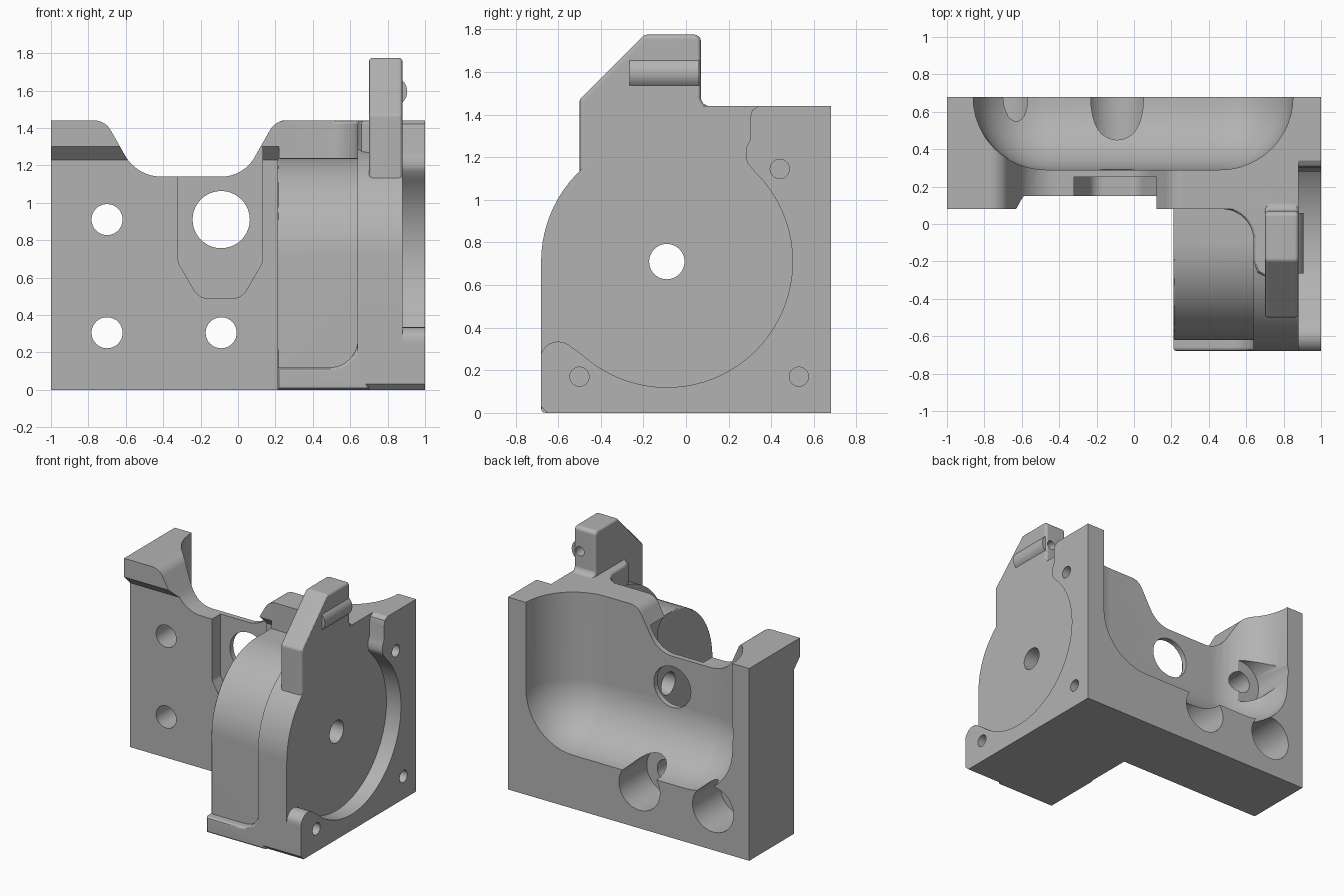
import bpy, bmesh, math
from mathutils import Vector

cube = bpy.data.objects.get("Cube")
if cube:
    bpy.data.objects.remove(cube, do_unlink=True)

CENTRE = (-0.09, 0.71)   # axle position in y, z
RIM = 0.59               # radius of the round side plate
TOP = 1.44


def arc(c, r, start, end, n=24):
    """Points on an arc, angles in degrees."""
    angles = [math.radians(start + (end - start) * i / n) for i in range(n + 1)]
    return [(c[0] + r * math.cos(a), c[1] + r * math.sin(a)) for a in angles]


def rounded(corners, n=8):
    """Polygon whose corners (a, b, radius) are turned into tangent arcs."""
    out = []
    for i, (a, b, r) in enumerate(corners):
        p = Vector((a, b))
        if not r:
            out.append((a, b))
            continue
        u = (Vector(corners[i - 1][:2]) - p).normalized()
        v = (Vector(corners[(i + 1) % len(corners)][:2]) - p).normalized()
        half = u.angle(v) / 2
        centre = p + (u + v).normalized() * (r / math.sin(half))
        first = p + u * (r / math.tan(half)) - centre
        last = p + v * (r / math.tan(half)) - centre
        for k in range(n + 1):
            out.append(tuple(centre + first.lerp(last, k / n).normalized() * r))
    return out


def finish(name, bm):
    bmesh.ops.recalc_face_normals(bm, faces=bm.faces)
    mesh = bpy.data.meshes.new(name)
    bm.to_mesh(mesh)
    bm.free()
    obj = bpy.data.objects.new(name, mesh)
    bpy.context.collection.objects.link(obj)
    return obj


def prism(name, axis, lo, hi, profile, bevel=0):
    """Extrude a profile along an axis, optionally rounding the cap edges."""
    place = {"X": lambda a, b, d: (d, a, b),
             "Y": lambda a, b, d: (a, d, b),
             "Z": lambda a, b, d: (a, b, d)}[axis]
    bm = bmesh.new()
    near = [bm.verts.new(place(a, b, lo)) for a, b in profile]
    far = [bm.verts.new(place(a, b, hi)) for a, b in profile]
    caps = [bm.faces.new(near), bm.faces.new(far)]
    for i in range(len(near)):
        bm.faces.new((near[i - 1], near[i], far[i], far[i - 1]))
    bmesh.ops.recalc_face_normals(bm, faces=bm.faces)
    if bevel:
        edges = list({e for f in caps for e in f.edges})
        bmesh.ops.bevel(bm, geom=edges, offset=bevel, segments=3,
                        profile=0.5, affect="EDGES")
    return finish(name, bm)


def rod(name, axis, lo, hi, centre, radius):
    return prism(name, axis, lo, hi, arc(centre, radius, 0, 360, 40)[:-1])


def rounded_box(name, lo, hi, radius):
    bm = bmesh.new()
    bmesh.ops.create_cube(bm, size=1)
    for v in bm.verts:
        v.co = [lo[i] if v.co[i] < 0 else hi[i] for i in range(3)]
    bmesh.ops.bevel(bm, geom=bm.edges[:], offset=radius, segments=12,
                    profile=0.5, affect="EDGES")
    return finish(name, bm)


def combine(target, tool, operation):
    mod = target.modifiers.new(operation.title(), "BOOLEAN")
    mod.operation, mod.solver, mod.object = operation, "EXACT", tool
    tool.hide_render = True
    bpy.ops.object.select_all(action="DESELECT")
    bpy.context.view_layer.objects.active = target
    target.select_set(True)
    bpy.ops.object.modifier_apply(modifier=mod.name)
    bpy.data.objects.remove(tool, do_unlink=True)


# Back wall with the dipped top edge
body = prism("housing", "Y", 0.08, 0.68, rounded([
    (-1, 0, 0), (0.88, 0, 0), (0.88, TOP, 0), (0.2, TOP, 0.1),
    (0.03, 1.14, 0.2), (-0.54, 1.14, 0.22), (-0.71, TOP, 0.1), (-1, TOP, 0)]))

# Set the wall face back, leaving a lip, and sink the front recess
combine(body, prism("lip_cutter", "X", -1.1, 1.1, [
    (-0.1, -0.1), (0.15, -0.1), (0.15, 1.23), (0.08, 1.3), (-0.1, 1.3)]), "DIFFERENCE")
combine(body, prism("recess_cutter", "Y", 0, 0.25, rounded([
    (-0.32, 1.3, 0), (0.13, 1.3, 0), (0.13, 0.68, 0.06), (0.02, 0.49, 0.08),
    (-0.21, 0.49, 0.08), (-0.32, 0.68, 0.06)])), "DIFFERENCE")

# Drum body, side plate and raised rim
drum = prism("drum", "X", 0.21, 0.7,
             [(0.3, 0), (0.3, 1.24)] + arc(CENTRE, 0.53, 90, 180) + [(-0.62, 0)], 0.012)
plate = prism("side_plate", "X", 0.64, 0.88,
              [(-0.65, 0), (0.68, 0), (0.68, TOP), (0.07, TOP)]
              + arc(CENTRE, RIM, 75, 180) + [(-0.68, 0.03)])
rim = prism("side_rim", "X", 0.86, 1,
            [(-0.65, 0), (0.68, 0), (0.68, TOP), (0.34, TOP), (0.31, 1.42), (0.3, 1.38),
             (0.3, 1.28), (0.285, 1.25), (0.28, 1.2), (0.29, 1.17)]
            + arc(CENTRE, RIM, 46, -132, 48)
            + arc((-0.6, 0.25), 0.085, 50, 160, 8) + [(-0.68, 0.25), (-0.68, 0.03)])

# Foot flange under the drum
foot = prism("foot_flange", "Y", -0.68, -0.2,
             [(0.21, 0), (0.7, 0), (0.7, 0.28)]
             + arc((0.49, 0.27), 0.15, 0, -90, 10) + [(0.21, 0.12)], 0.02)

# Gusset joining wall, plate and tab
gusset = prism("gusset", "Z", 1.15, TOP,
               [(0.22, 0.3), (0.22, 0.08)]
               + arc((0.47, -0.09), 0.17, 90, 0, 10)
               + [(0.64, -0.2), (0.66, -0.26), (0.7, -0.28), (0.86, -0.28), (0.86, 0.3)], 0.02)

# Upright tab with its side boss
tab = prism("tab", "X", 0.7, 0.88, rounded([
    (-0.5, 1.05, 0), (-0.5, 1.47, 0.03), (-0.195, 1.775, 0.03), (0.07, 1.775, 0.03),
    (0.07, TOP, 0.04), (0.2, TOP, 0), (0.2, 1.2, 0), (-0.3, 1.05, 0)], 4), 0.02)
boss = rod("tab_boss", "Y", -0.265, 0.06, (0.825, 1.595), 0.08)

for part in (drum, plate, rim, foot, gusset, tab, boss):
    combine(body, part, "UNION")

# Large rounded pocket in the back
combine(body, rounded_box("pocket_cutter", (-0.86, 0.29, 0.4), (0.85, 1.09, 2.6), 0.388),
        "DIFFERENCE")

# Mounting holes with counterbores, and the large opening
for x, z in ((-0.7, 0.305), (-0.09, 0.305), (-0.7, 0.91)):
    combine(body, rod("bolt_hole", "Y", 0, 0.9, (x, z), 0.083), "DIFFERENCE")
    combine(body, rod("counterbore", "Y", 0.35, 0.9, (x, z), 0.17), "DIFFERENCE")
combine(body, rod("large_opening", "Y", 0, 0.9, (-0.09, 0.91), 0.153), "DIFFERENCE")

# Axle hole, rim screw holes and boss hole
combine(body, rod("axle_hole", "X", 0, 1.2, CENTRE, 0.083), "DIFFERENCE")
for spot in ((-0.5, 0.17), (0.53, 0.17), (0.44, 1.145)):
    combine(body, rod("screw_hole", "X", 0.84, 1.2, spot, 0.045), "DIFFERENCE")
combine(body, rod("boss_hole", "Y", -0.12, 0.2, (0.83, 1.595), 0.035), "DIFFERENCE")

# Single grey material
grey = bpy.data.materials.new("plain grey")
grey.use_nodes = True
grey.diffuse_color = (0.45, 0.45, 0.45, 1)
grey.node_tree.nodes["Principled BSDF"].inputs["Base Color"].default_value = (0.45, 0.45, 0.45, 1)
body.data.materials.clear()
body.data.materials.append(grey)
for face in body.data.polygons:
    face.material_index = 0

# Smooth the curves, keep the corners crisp
bpy.context.view_layer.objects.active = body
body.select_set(True)
bpy.ops.object.shade_smooth_by_angle(angle=math.radians(30))
weighted = body.modifiers.new("Weighted Normal", "WEIGHTED_NORMAL")
weighted.keep_sharp = True
